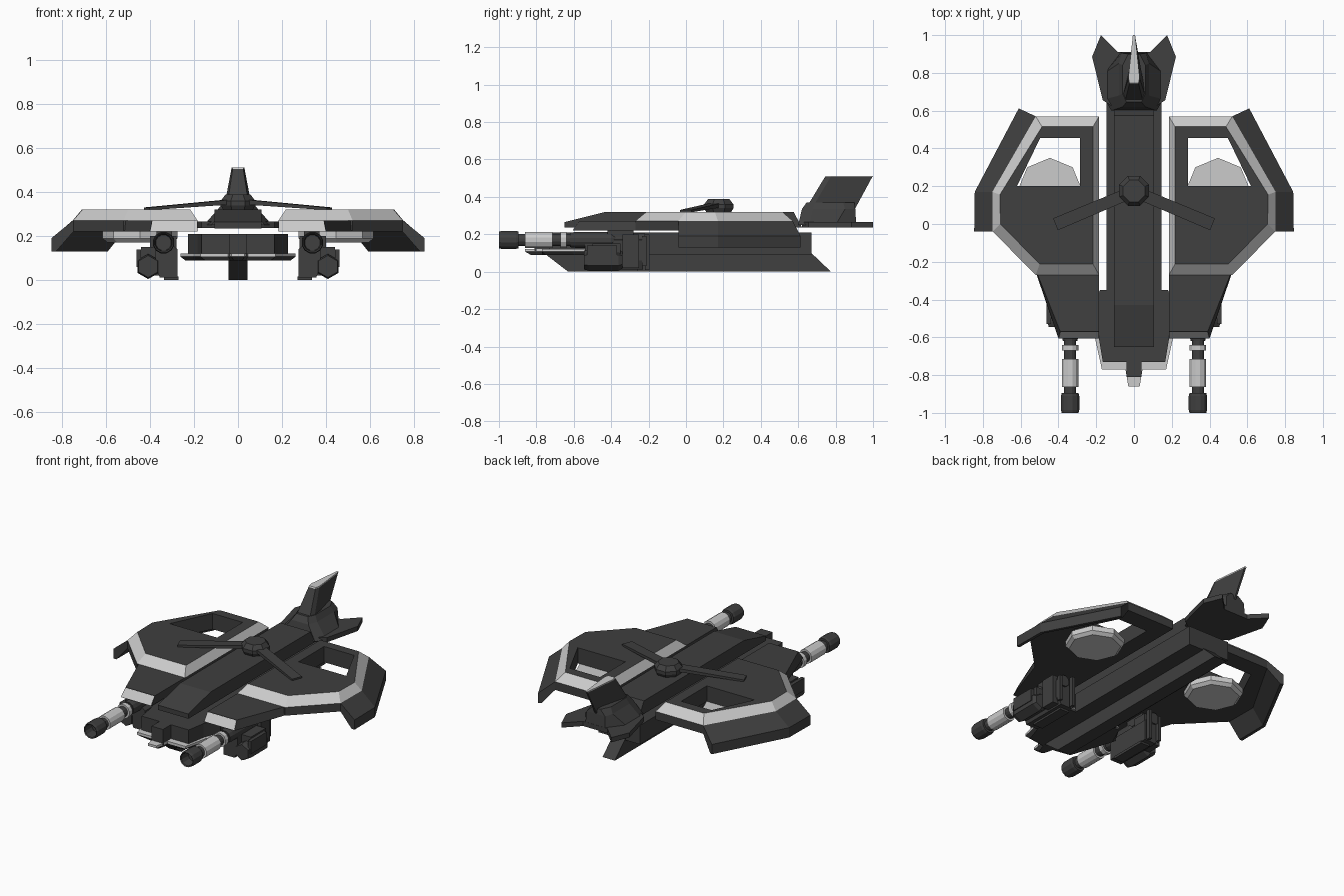
import bpy, bmesh, math
from mathutils import Vector

if "Cube" in bpy.data.objects:
    bpy.data.objects.remove(bpy.data.objects["Cube"])


def material(name, v):
    m = bpy.data.materials.new(name)
    m.diffuse_color = (v, v, v, 1)
    m.use_nodes = True
    m.node_tree.nodes["Principled BSDF"].inputs["Base Color"].default_value = m.diffuse_color
    return m


DARK = material("dark_metal", 0.05)
LIGHT = material("light_metal", 0.55)


def finish(name, bm, mirror=False, light=False):
    bmesh.ops.recalc_face_normals(bm, faces=bm.faces[:])
    me = bpy.data.meshes.new(name)
    bm.to_mesh(me)
    bm.free()
    for m in ((LIGHT, DARK) if light else (DARK, LIGHT)):
        me.materials.append(m)
    ob = bpy.data.objects.new(name, me)
    bpy.context.collection.objects.link(ob)
    if mirror:
        ob.modifiers.new("mirror", 'MIRROR').use_mirror_merge = False
    return ob


def loft(name, rings, bands=(), mirror=False, light=False):
    """Skin closed rings of 3D points, cap both ends; bands = light-coloured bands."""
    bm = bmesh.new()
    vs = [[bm.verts.new(p) for p in r] for r in rings]
    n = len(vs[0])
    for k in range(len(vs) - 1):
        for i in range(n):
            j = (i + 1) % n
            f = bm.faces.new((vs[k][i], vs[k][j], vs[k + 1][j], vs[k + 1][i]))
            f.material_index = 1 if k in bands else 0
    bm.faces.new(vs[0])
    bm.faces.new(vs[-1])
    return finish(name, bm, mirror, light)


def flat(pts, z):
    return [(x, y, z) for x, y in pts]


def both(pts):
    """Complete a half outline (x > 0) to a symmetric one."""
    return pts + [(-x, y) for x, y in reversed(pts)]


def side(name, prof, w):
    """Extrude a (y, z) profile across x."""
    return loft(name, [[(x, y, z) for y, z in prof] for x in (-w, w)])


def box(name, x0, x1, y0, y1, z0, z1, mirror=True):
    o = [(x0, y0), (x1, y0), (x1, y1), (x0, y1)]
    return loft(name, [flat(o, z0), flat(o, z1)], mirror=mirror)


def turned(name, prof, x, z, n=12, light=False, mirror=True):
    """Rings of (y, radius) about an axis along y."""
    return loft(name, [[(x + r * math.cos(math.tau * (i + .5) / n), y,
                         z + r * math.sin(math.tau * (i + .5) / n)) for i in range(n)]
                       for y, r in prof], mirror=mirror, light=light)


# Central spine and lower hull
side("spine", [(-.65, .235), (-.65, .265), (-.43, .32), (.575, .32), (.62, .237)], .107)
side("lower_body", [(-.6, .09), (-.6, .21), (.67, .21), (.67, .09)], .145)
side("keel", [(-.76, .1), (-.63, 0), (.775, 0), (.67, .1)], .043)

# Front block and nose lip
block = both([(.04, -.81), (.04, -.73), (.165, -.73), (.185, -.61), (.227, -.5), (.18, -.35)])
loft("front_block", [flat(block, .11), flat(block, .21)])
lip_low = both([(.02, -.83), (.035, -.77), (.15, -.75), (.2, -.6), (.24, -.48), (.18, -.35)])
lip = both([(.03, -.86), (.045, -.77), (.17, -.77), (.205, -.61), (.262, -.48), (.18, -.35)])
loft("nose_lip", [flat(lip_low, .09), flat(lip, .107), flat(lip, .12)], bands=(1,), light=False)
loft("nose_lip_top", [flat(lip, .12), flat(lip, .122)], light=True)

# Wings with chamfered rim and an opening over each fan
edge = [(.185, -.27), (.52, -.27), (.748, -.04), (.75, .17), (.52, .57), (.185, .57)]
top = [(.217, -.212), (.5, -.212), (.707, 0), (.71, .155), (.487, .515), (.217, .515)]
wing = loft("wing", [flat(edge, .22), flat(edge, .272), flat(top, .32)], bands=(1,))
hole = [(.286, .2), (.62, .2), (.497, .455), (.286, .455)]
cutter = loft("wing_opening_cutter", [flat(hole, .1), flat(hole, .5)])
cutter.hide_render = True
cutter.hide_set(True)
cut = wing.modifiers.new("opening", 'BOOLEAN')
cut.operation, cut.object, cut.solver = 'DIFFERENCE', cutter, 'EXACT'
wing.modifiers.new("mirror", 'MIRROR').use_mirror_merge = False

# Drooping wing tips
inner = [(.748, -.04), (.75, .17), (.52, .57)]
outer = [(.846, -.04), (.843, .17), (.61, .612)]
rings = []
for a, b in zip(inner, outer):
    a, b = Vector(a), Vector(b)
    rings.append([(*p, z) for p, z in ((a, .272), (b, .192), (b, .13), (a.lerp(b, .8), .13), (a, .22))])
loft("wing_tip", rings, mirror=True)

# Wing front sections
loft("wing_front", [flat([(.185, -.605), (.40, -.605), (.522, -.25), (.185, -.25)], .22),
                    flat([(.185, -.57), (.39, -.57), (.517, -.25), (.185, -.25)], .272)], mirror=True)
loft("wing_front_face", [[(.187, -.606, .222), (.398, -.606, .222), (.389, -.572, .27), (.187, -.572, .27)],
                         [(.187, -.6, .222), (.398, -.6, .222), (.389, -.566, .27), (.187, -.566, .27)]],
     mirror=True, light=True)


# Fans under the wings
def ngon(cx, cy, r, n=8, off=0.0):
    return [(cx + r * math.cos(math.tau * (i + off) / n), cy + r * math.sin(math.tau * (i + off) / n))
            for i in range(n)]


loft("fan_disc", [flat(ngon(.445, .18, .15), .172), flat(ngon(.445, .18, .17), .19),
                  flat(ngon(.445, .18, .17), .222)], mirror=True, light=True)

# Rotor hub and two swept blades
loft("rotor_hub", [flat(ngon(0, .175, .07, 8, .5), .315), flat(ngon(0, .175, .085, 8, .5), .34),
                   flat(ngon(0, .175, .085, 8, .5), .36), flat(ngon(0, .175, .062, 8, .5), .388)])
loft("rotor_blade", [[(.03, .195, .345), (.01, .135, .345), (.01, .135, .368), (.03, .195, .368)],
                     [(.428, .03, .318), (.403, -.033, .318), (.403, -.033, .33), (.428, .03, .33)]],
     mirror=True)

# Tail: planes, raised base, fin
plane = both([(.085, .91), (.175, 1.0), (.222, .885), (.165, .655), (.11, .62)])
loft("tail_planes", [flat(plane, .237), flat(plane, .267)])
loft("tail_base", [flat(both([(.07, .91), (.155, .8), (.155, .66), (.12, .6)]), .25),
                   flat(both([(.065, .905), (.08, .85), (.08, .68), (.06, .62)]), .335),
                   flat(both([(.03, .9), (.06, .84), (.06, .69), (.04, .645)]), .37)])


def fin(z, y0, y1, w):
    d = y1 - y0
    return flat(both([(w * .8, y0), (w, y0 + .12 * d), (.006, y1)]), z)


loft("tail_fin", [fin(.32, .63, .895, .065), fin(.505, .742, .995, .03)])
loft("tail_fin_cap", [fin(.505, .742, .995, .03), fin(.512, .746, 1.0, .03)], light=True)

# Guns: stepped barrels with hollow muzzles
GX, GZ = .338, .17
turned("gun_muzzle", [(-.93, .036), (-.995, .04), (-1, .046), (-.985, .05), (-.91, .05), (-.895, .046),
                      (-.895, .02)], GX, GZ)
turned("gun_barrel", [(-.92, .033), (-.57, .033)], GX, GZ)
turned("gun_sleeve", [(-.862, .045), (-.715, .045)], GX, GZ, light=True)
turned("gun_ring", [(-.67, .045), (-.64, .045)], GX, GZ, light=True)
turned("gun_collar", [(-.62, .04), (-.59, .044), (-.4, .044), (-.38, .036), (-.22, .036)], GX, GZ)

# Gun mounts, side pods and fittings
loft("gun_housing", [[(x, y, z) for x, z in ((.275, .012), (.355, .012), (.375, .06), (.375, .17), (.345, .2),
                                             (.275, .14))] for y in (-.54, -.23)], mirror=True)
turned("side_pod", [(-.545, .035), (-.545, .05), (-.52, .057), (-.36, .057), (-.34, .045)], .408, .062, 6)
box("pod_link", .36, .44, -.5, -.35, .09, .15)
box("pod_side_plate", .44, .462, -.53, -.37, .06, .14)
box("mount_back", .29, .4, -.34, -.25, .02, .2)
box("mount_foot", .27, .335, -.5, -.26, 0, .016)
box("mount_pylon", .3, .37, -.42, -.28, .17, .225)
box("rear_rod", .28, .3, -.22, -.195, .01, .2)
box("rear_rod_outer", .36, .378, -.235, -.21, .03, .19)
